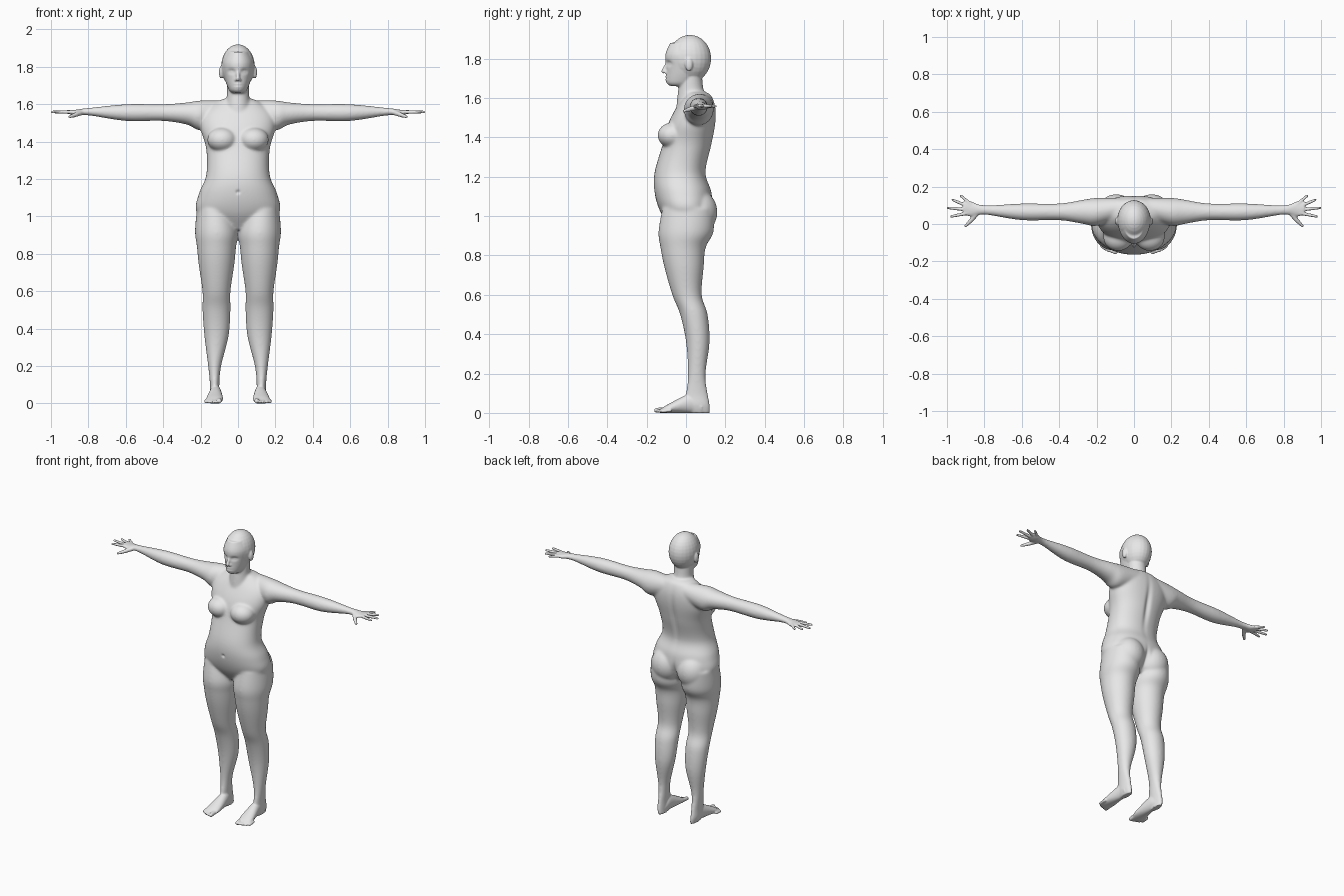
import bpy
import bmesh
from math import cos, sin, pi, exp, copysign
from mathutils import Matrix, Vector

cube = bpy.data.objects.get("Cube")
if cube:
    bpy.data.objects.remove(cube)

bm = bmesh.new()
AXIS_ORDER = {"x": "yzx", "y": "xzy", "z": "xyz"}
SIDES = 40
STEPS = 5


def catmull(before, start, end, after, t):
    """Smooth interpolation between the ring values start and end."""
    return [b + t / 2 * (c - a + t * (2 * a - 5 * b + 4 * c - d + t * (3 * (b - c) + d - a)))
            for a, b, c, d in zip(before, start, end, after)]


def loft(axis, rings, power=2, centre=0.5):
    """Skin rounded rings (position, u_min, u_max, v_min, v_max) along an axis."""
    last = len(rings) - 1
    fine = []
    for i in range(last):
        around = [rings[min(max(i + offset, 0), last)] for offset in (-1, 0, 1, 2)]
        fine += [catmull(*around, step / STEPS) for step in range(STEPS)]
    fine.append(rings[last])
    loops = []
    for position, u_min, u_max, v_min, v_max in fine:
        v_mid = v_min + (v_max - v_min) * centre
        loop = []
        for k in range(SIDES):
            angle = 2 * pi * k / SIDES
            c = copysign(abs(cos(angle)) ** (2 / power), cos(angle))
            s = copysign(abs(sin(angle)) ** (2 / power), sin(angle))
            u = (u_min + u_max) / 2 + (u_max - u_min) / 2 * c
            v = v_mid + s * (v_max - v_mid if s > 0 else v_mid - v_min)
            named = dict(zip(AXIS_ORDER[axis], (u, v, position)))
            loop.append(bm.verts.new((named["x"], named["y"], named["z"])))
        loops.append(loop)
    for lower, upper in zip(loops, loops[1:]):
        for k in range(SIDES):
            bm.faces.new((lower[k - 1], lower[k], upper[k], upper[k - 1]))
    bm.faces.new(loops[0])
    bm.faces.new(loops[-1])


def centred(rings, **options):
    """Loft upward with symmetric rings (height, half_width, front, back)."""
    loft("z", [(height, -half, half, front, back) for height, half, front, back in rings],
         **options)


def ellipsoid(centre, radii):
    matrix = Matrix.Translation(centre) @ Matrix.Diagonal((*radii, 1))
    bmesh.ops.create_uvsphere(bm, u_segments=24, v_segments=16, radius=1, matrix=matrix)


def digit(start, end, start_radius, end_radius):
    """Tapered round-ended finger or toe."""
    start, end = Vector(start), Vector(end)
    turn = (end - start).to_track_quat("Z", "Y").to_matrix().to_4x4()
    bmesh.ops.create_cone(bm, cap_ends=True, segments=16, radius1=start_radius,
                          radius2=end_radius, depth=(end - start).length,
                          matrix=Matrix.Translation((start + end) / 2) @ turn)
    ellipsoid(start, [start_radius] * 3)
    ellipsoid(end, [end_radius] * 3)


# Leg, from hip to sole
loft("z", [(1.04, .03, .22, -.12, .14), (.92, 0, .23, -.14, .14), (.84, .01, .22, -.13, .1),
           (.74, .02, .21, -.11, .09), (.6, .04, .19, -.07, .08), (.5, .04, .19, -.03, .11),
           (.36, .05, .18, 0, .12), (.2, .09, .16, .01, .1), (.1, .1, .15, 0, .11),
           (.04, .1, .15, 0, .12), (0, .1, .14, .02, .12)])

# Foot and toes
loft("y", [(.08, .1, .15, 0, .06), (.03, .09, .15, 0, .1), (-.08, .08, .17, 0, .05),
           (-.13, .09, .17, 0, .02)])
for i in range(5):
    x = .1 + .018 * i
    tip = -.15 + .03 * (i / 4) ** 2
    radius = .009 if i else .013
    digit((x, tip + .04, radius + .004), (x, tip, radius), radius, radius)

# Arm, from shoulder to palm
loft("x", [(.08, .03, .14, 1.5, 1.62), (.2, -.01, .14, 1.46, 1.62), (.27, 0, .13, 1.49, 1.61),
           (.4, .02, .11, 1.51, 1.6), (.6, .02, .11, 1.51, 1.6), (.8, .05, .1, 1.54, 1.58),
           (.87, .04, .12, 1.54, 1.57), (.91, .05, .12, 1.55, 1.57)])

# Fingers fan out from the palm, the thumb bends forward
palm = Vector((.83, .07, 1.558))
for angle, reach in ((-.2, .15), (.1, .165), (.4, .15), (.7, .125)):
    ray = Vector((cos(angle), sin(angle), 0)) * reach
    digit(palm + ray * .4, palm + ray, .0105, .0075)
knuckle = palm + Vector((.04, -.05, -.015))
digit(palm, knuckle, .015, .012)
digit(knuckle, knuckle + Vector((.03, -.03, -.01)), .012, .008)

# Breast, buttock, ear and nostril wing
ellipsoid((.085, -.07, 1.41), (.08, .075, .065))
ellipsoid((.095, .055, 1.02), (.105, .105, .115))
ellipsoid((.09, .015, 1.77), (.012, .02, .034))
ellipsoid((.01, -.1, 1.73), (.009, .012, .008))

# Mirror every paired part to the other side
copies = bmesh.ops.duplicate(bm, geom=bm.verts[:] + bm.edges[:] + bm.faces[:])["geom"]
for element in copies:
    if isinstance(element, bmesh.types.BMVert):
        element.co.x *= -1

# Torso
centred([(.93, .1, -.07, .07), (1.02, .22, -.13, .13), (1.12, .21, -.16, .13),
         (1.22, .17, -.16, .1), (1.36, .17, -.12, .13), (1.47, .2, -.09, .15),
         (1.55, .19, -.05, .15), (1.61, .12, -.01, .13), (1.63, .07, 0, .1)], power=2.2)

# Neck
centred([(1.54, .08, -.05, .13), (1.64, .06, -.04, .09), (1.74, .06, -.02, .08)])

# Skull, face and nose
ellipsoid((0, .02, 1.8), (.09, .108, .12))
centred([(1.66, .03, -.08, 0), (1.68, .05, -.1, .04), (1.75, .075, -.1, .08),
         (1.82, .085, -.105, .1), (1.88, .06, -.08, .08)], centre=.6)
digit((0, -.095, 1.78), (0, -.115, 1.735), .008, .011)

bmesh.ops.recalc_face_normals(bm, faces=bm.faces)
mesh = bpy.data.meshes.new("body")
bm.to_mesh(mesh)
bm.free()
body = bpy.data.objects.new("body", mesh)
bpy.context.collection.objects.link(body)


def bake():
    """Turn the modifier result into the real mesh."""
    bpy.context.view_layer.update()
    graph = bpy.context.evaluated_depsgraph_get()
    result = bpy.data.meshes.new_from_object(body.evaluated_get(graph), depsgraph=graph)
    body.modifiers.clear()
    body.data = result


# Fuse the parts into one skin
remesh = body.modifiers.new("fuse", "REMESH")
remesh.mode = "VOXEL"
remesh.voxel_size = .005
bake()

# Blend the trunk and limbs strongly, the hands, feet and head lightly
group = body.vertex_groups.new(name="broad_form")
for vertex in body.data.vertices:
    x, y, z = vertex.co
    weight = min(1, (.82 - abs(x)) / .05, (z - .08) / .06, (1.68 - z) / .04)
    if weight > 0:
        group.add([vertex.index], weight, "REPLACE")
broad = body.modifiers.new("blend", "SMOOTH")
broad.vertex_group = group.name
broad.iterations = 36
polish = body.modifiers.new("polish", "SMOOTH")
polish.iterations = 4
bake()

# Sculpt strokes along y, mirrored: centre, radii, push
strokes = {
    "eye_socket": ((.034, -.09, 1.775), (.019, .04, .013), .012),
    "eyelid": ((.034, -.08, 1.773), (.011, .03, .007), -.005),
    "lips": ((0, -.1, 1.7), (.02, .03, .012), -.006),
    "mouth_line": ((0, -.1, 1.7), (.022, .03, .004), .006),
    "spine_groove": ((0, .13, 1.38), (.018, .05, .14), -.012),
    "seat_cleft": ((0, .14, 1), (.014, .07, .06), -.014),
    "navel": ((0, -.16, 1.13), (.01, .03, .01), .008),
}
for vertex in body.data.vertices:
    point = Vector((abs(vertex.co.x), vertex.co.y, vertex.co.z))
    for centre, radii, push in strokes.values():
        distance = sum(((a - b) / r) ** 2 for a, b, r in zip(point, centre, radii))
        vertex.co.y += push * exp(-distance)

# Plain grey skin
grey = bpy.data.materials.new("plain grey")
grey.use_nodes = True
colour = (.8, .8, .8, 1)
grey.diffuse_color = colour
grey.node_tree.nodes["Principled BSDF"].inputs["Base Color"].default_value = colour
body.data.materials.clear()
body.data.materials.append(grey)
body.data.shade_smooth()
body.data.name = "body"
